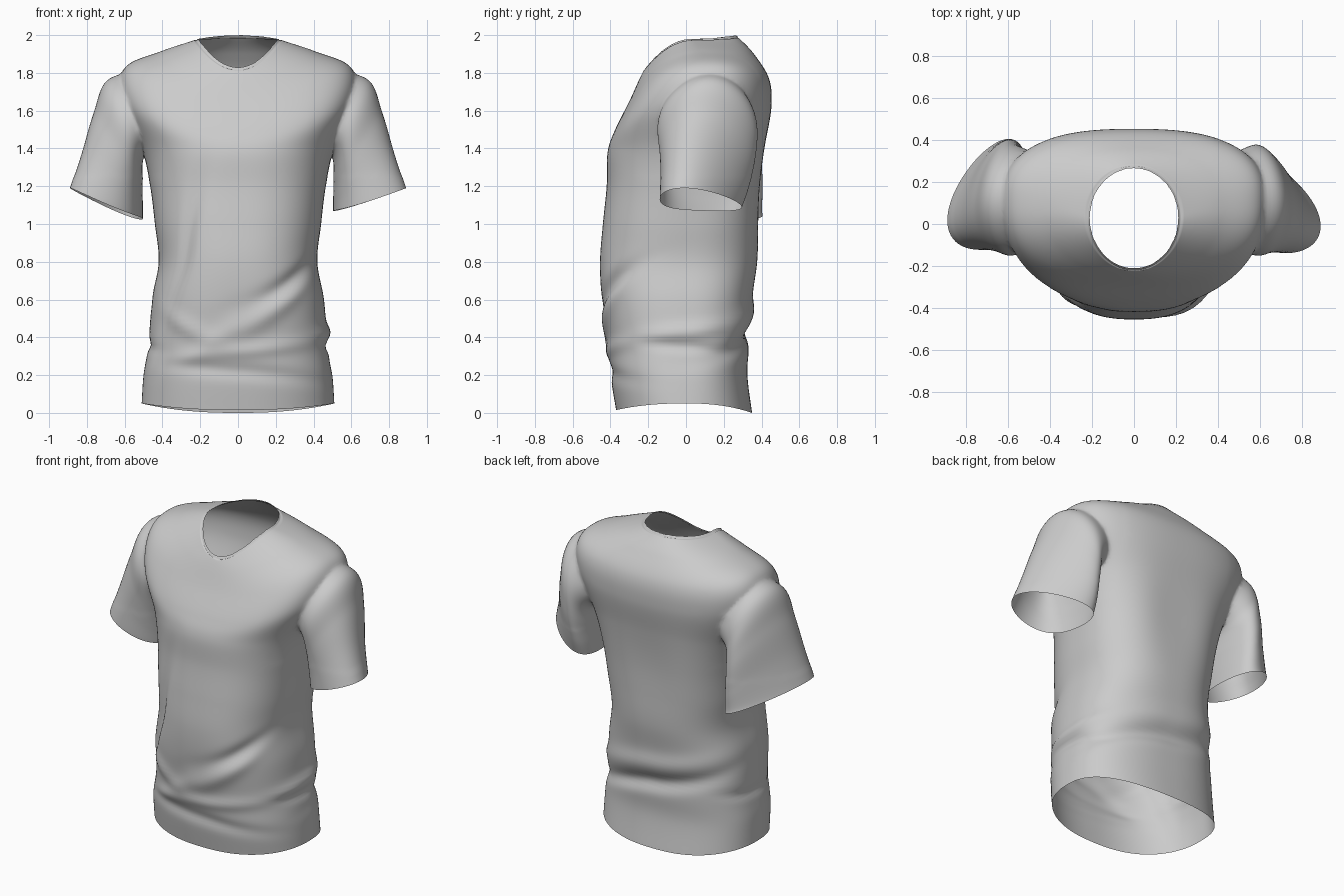
import bpy, bmesh, math
from mathutils import Vector

if "Cube" in bpy.data.objects:
    bpy.data.objects.remove(bpy.data.objects["Cube"])

SEG = 128


def catmull(rows, steps):
    """Smoothly interpolate a list of equal-length number rows."""
    out = []
    n = len(rows)
    for i in range(n - 1):
        a, b, c, d = rows[max(i - 1, 0)], rows[i], rows[i + 1], rows[min(i + 2, n - 1)]
        for k in range(steps + (i == n - 2)):
            t = k / steps
            out.append([0.5 * (2 * q + (r - p) * t + (2 * p - 5 * q + 4 * r - s) * t * t
                               + (3 * q - p - 3 * r + s) * t ** 3)
                        for p, q, r, s in zip(a, b, c, d)])
    return out


def loft(name, rings):
    """Closed skin through rings, capped by fans; returns object and cap centres."""
    bm = bmesh.new()
    vs = [[bm.verts.new(p) for p in ring] for ring in rings]
    n = len(rings[0])
    for lo, hi in zip(vs, vs[1:]):
        for j in range(n):
            bm.faces.new((lo[j], lo[(j + 1) % n], hi[(j + 1) % n], hi[j]))
    centres = []
    for ring in (vs[0], vs[-1]):
        c = sum((v.co for v in ring), Vector()) / n
        centres.append(c)
        cv = bm.verts.new(c)
        for j in range(n):
            bm.faces.new((cv, ring[j], ring[(j + 1) % n]))
    bmesh.ops.recalc_face_normals(bm, faces=bm.faces)
    me = bpy.data.meshes.new(name)
    bm.to_mesh(me)
    bm.free()
    ob = bpy.data.objects.new(name, me)
    bpy.context.collection.objects.link(ob)
    return ob, centres


# Torso rows: half width, side y, front y, back y, side z, front z, back z, roundness
torso_rows = [
    (.51, 0, -.37, .35, .05, .015, 0, .85),
    (.50, 0, -.40, .325, .2, .2, .2, .82),
    (.475, 0, -.41, .335, .36, .36, .36, .8),
    (.455, 0, -.445, .35, .6, .6, .6, .8),
    (.42, 0, -.455, .38, .8, .8, .8, .8),
    (.44, .02, -.44, .395, 1.0, 1.0, 1.0, .8),
    (.465, .05, -.42, .41, 1.2, 1.2, 1.2, .8),
    (.51, .1, -.415, .43, 1.40, 1.38, 1.42, .8),
    (.62, .12, -.375, .455, 1.66, 1.5, 1.62, .8),
    (.60, .12, -.30, .44, 1.83, 1.65, 1.77, .82),
    (.42, .09, -.25, .36, 1.91, 1.76, 1.9, .9),
    (.24, .04, -.225, .285, 1.97, 1.81, 1.98, 1),
    (.21, .03, -.21, .265, 1.98, 1.83, 2.0, 1),
]

# Cloth folds: angle, height, slope, depth, width, angular span
folds = [
    (305, .69, .20, -.028, .05, .45), (285, .52, .30, .020, .06, .6),
    (275, .33, .06, .014, .04, .8), (270, .22, -.05, -.014, .04, .8),
    (0, .43, .05, .020, .04, .5), (0, .35, -.05, -.014, .03, .5),
    (85, .41, .10, -.030, .05, 1.0), (90, .54, .08, .016, .06, .9),
    (180, .36, -.05, -.014, .03, .5), (232, .82, 1.2, -.022, .14, .3),
    (90, 1.2, 0, -.02, .3, .35), (240, .45, -.2, .014, .05, .4),
]


def fold_depth(a, z):
    d = 0
    for deg, z0, slope, amp, w, span in folds:
        da = math.remainder(a - math.radians(deg), math.tau)
        d += amp * math.exp(-((z - z0 - slope * da) / w) ** 2 - (da / span) ** 2)
    return d


def torso_ring(row):
    w, ys, yf, yb, zs, zf, zb, p = row
    ring = []
    for j in range(SEG):
        a = math.tau * j / SEG
        c, s = math.cos(a), math.sin(a)
        y1, z1 = (yb, zb) if s > 0 else (yf, zf)
        x = w * math.copysign(abs(c) ** p, c)
        y = ys + (y1 - ys) * abs(s) ** p
        z = zs * c * c + z1 * s * s
        d = fold_depth(a, z)
        ring.append((x + d * c, y + d * s, z))
    return ring


torso_rings = [torso_ring(r) for r in catmull(torso_rows, 10)]
# stitched groove below the collar band
for k in (-9, -8):
    torso_rings[k] = [(x, y, z - .005) for x, y, z in torso_rings[k]]
shirt, caps = loft("shirt", torso_rings)

# Sleeve rings: outer, front, inner and back points
sleeve_rows = [
    (.42, .13, 1.80, .40, -.08, 1.6, .35, .12, 1.45, .40, .30, 1.6),
    (.68, .12, 1.775, .57, -.15, 1.53, .49, .12, 1.37, .56, .375, 1.53),
    (.765, .08, 1.59, .62, -.14, 1.37, .505, .12, 1.24, .60, .37, 1.38),
    (.83, .03, 1.37, .64, -.13, 1.22, .505, .12, 1.14, .615, .33, 1.22),
    (.89, 0, 1.19, .66, -.13, 1.11, .505, .11, 1.07, .63, .29, 1.10),
]


def sleeve_ring(row, side, t):
    p = [Vector(row[i:i + 3]) for i in (0, 3, 6, 9)]
    if side < 0:  # the left sleeve hangs a little lower and further back
        for q, dy, dz in zip(p, (.03, .02, .05, .11), (0, -.02, -.04, -.04)):
            q.y += dy * t
            q.z += dz * t
    mid, long = sum(p, Vector()) / 4, (p[0] - p[2]) / 2
    wide, bend = (p[1] - p[3]) / 2, (p[0] - p[1] + p[2] - p[3]) / 4
    ring = []
    for j in range(64):
        a = math.tau * j / 64
        q = mid + long * math.cos(a) + wide * math.sin(a) + bend * math.cos(2 * a)
        ring.append((q.x * side, q.y, q.z))
    return ring


# Sleeves, merged into the torso
for side in (1, -1):
    rows = catmull(sleeve_rows, 10)
    rings = [sleeve_ring(r, side, max(0, i / (len(rows) - 1) - .3) / .7)
             for i, r in enumerate(rows)]
    sleeve, ends = loft("sleeve", rings)
    caps.append(ends[1])
    mod = shirt.modifiers.new("join_sleeve", 'BOOLEAN')
    mod.operation, mod.solver, mod.object = 'UNION', 'EXACT', sleeve
    bpy.context.view_layer.update()
    merged = bpy.data.meshes.new_from_object(
        shirt.evaluated_get(bpy.context.evaluated_depsgraph_get()))
    shirt.modifiers.clear()
    shirt.data = merged
    bpy.data.objects.remove(sleeve)

# Open the neck, hem and cuffs, then soften the armhole seams
bm = bmesh.new()
bm.from_mesh(shirt.data)
tips = [v for v in bm.verts if any((v.co - c).length < 1e-3 for c in caps)]
bmesh.ops.delete(bm, geom=tips, context='VERTS')
bmesh.ops.remove_doubles(bm, verts=bm.verts, dist=.003)
soft = [v for v in bm.verts if abs(v.co.x) > .4 and v.co.z > 1.25 and not v.is_boundary]
for _ in range(5):
    bmesh.ops.smooth_vert(bm, verts=soft, factor=.5,
                          use_axis_x=True, use_axis_y=True, use_axis_z=True)
for f in bm.faces:
    f.smooth = True
bm.to_mesh(shirt.data)
bm.free()
